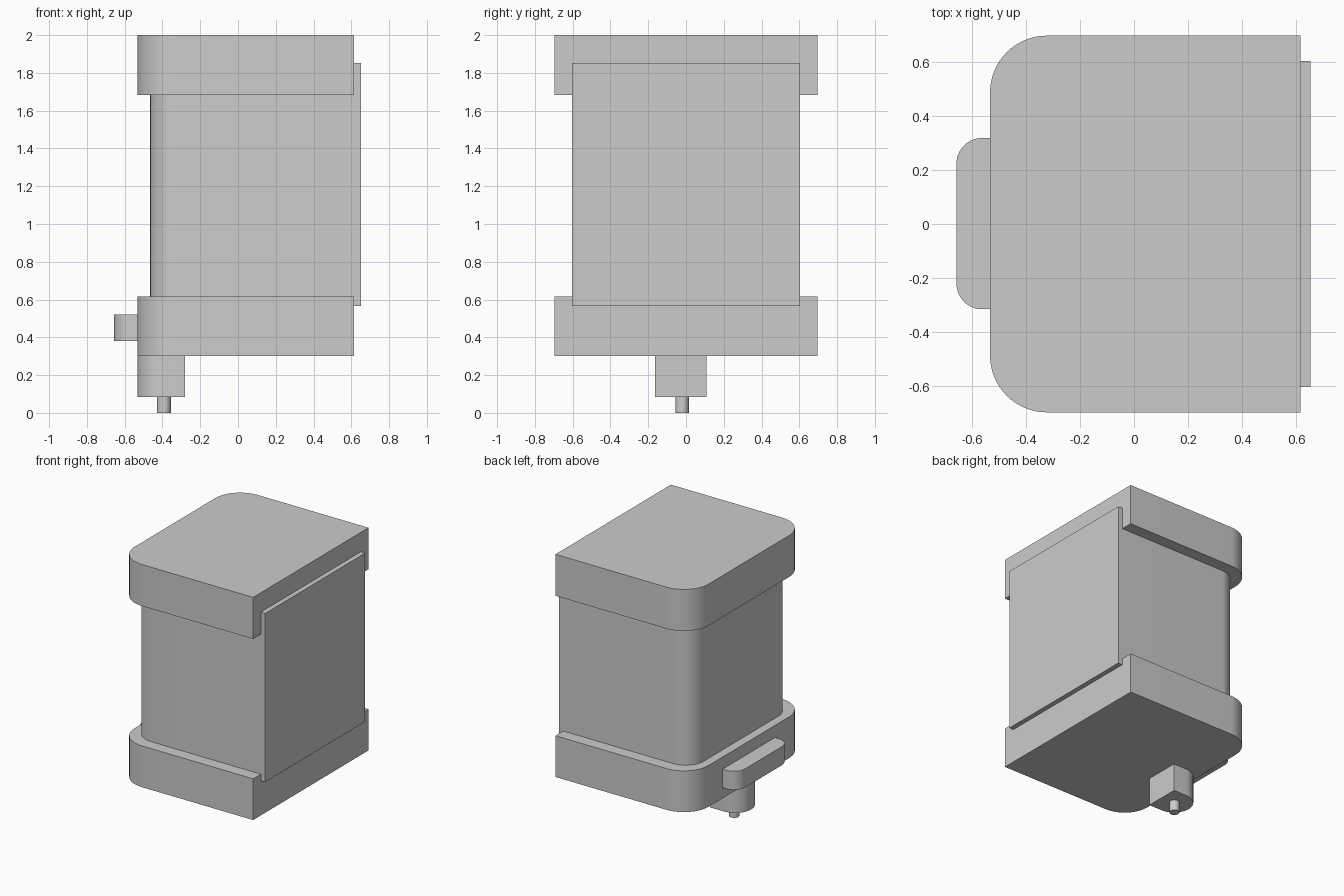
import bpy, bmesh
from math import sin, cos, pi, radians

if "Cube" in bpy.data.objects:
    bpy.data.objects.remove(bpy.data.objects["Cube"])


def finish(name, bm):
    bmesh.ops.recalc_face_normals(bm, faces=bm.faces[:])
    mesh = bpy.data.meshes.new(name)
    bm.to_mesh(mesh)
    bm.free()
    ob = bpy.data.objects.new(name, mesh)
    bpy.context.collection.objects.link(ob)
    bpy.context.view_layer.objects.active = ob
    ob.select_set(True)
    bpy.ops.object.shade_smooth_by_angle(angle=radians(30))
    ob.select_set(False)
    return ob


def d_block(name, x0, x1, y0, y1, z0, z1, r, steps=16):
    """Block with sharp corners at +x and corners of radius r at -x."""
    pts = [(x1, y0), (x1, y1)]
    for cy, start in ((y1 - r, pi / 2), (y0 + r, pi)):
        for i in range(steps + 1):
            a = start + pi / 2 * i / steps
            pts.append((x0 + r + r * cos(a), cy + r * sin(a)))
    bm = bmesh.new()
    base = bm.faces.new([bm.verts.new((x, y, z0)) for x, y in pts])
    ext = bmesh.ops.extrude_face_region(bm, geom=[base], use_keep_orig=True)
    top = [v for v in ext["geom"] if isinstance(v, bmesh.types.BMVert)]
    bmesh.ops.translate(bm, verts=top, vec=(0, 0, z1 - z0))
    bmesh.ops.remove_doubles(bm, verts=bm.verts[:], dist=1e-5)
    return finish(name, bm)


# Upper and lower caps
for name, z0, z1 in (("top_cap", 1.683, 2.0), ("bottom_cap", 0.30, 0.615)):
    d_block(name, -0.532, 0.615, -0.696, 0.696, z0, z1, 0.21)

# Main body, its +x face standing proud of the caps
d_block("body", -0.465, 0.652, -0.603, 0.603, 0.565, 1.852, 0.15)

# Grip on the lower cap
d_block("grip", -0.656, -0.52, -0.315, 0.318, 0.38, 0.522, 0.095)

# Half-round outlet housing under the lower cap
d_block("outlet_housing", -0.532, -0.28, -0.164, 0.109, 0.083, 0.31, 0.1364)

# Spout pin
bm = bmesh.new()
bmesh.ops.create_cone(bm, cap_ends=True, segments=32, radius1=0.036, radius2=0.036, depth=0.1)
bmesh.ops.translate(bm, verts=bm.verts[:], vec=(-0.392, -0.02, 0.05))
finish("spout", bm)
